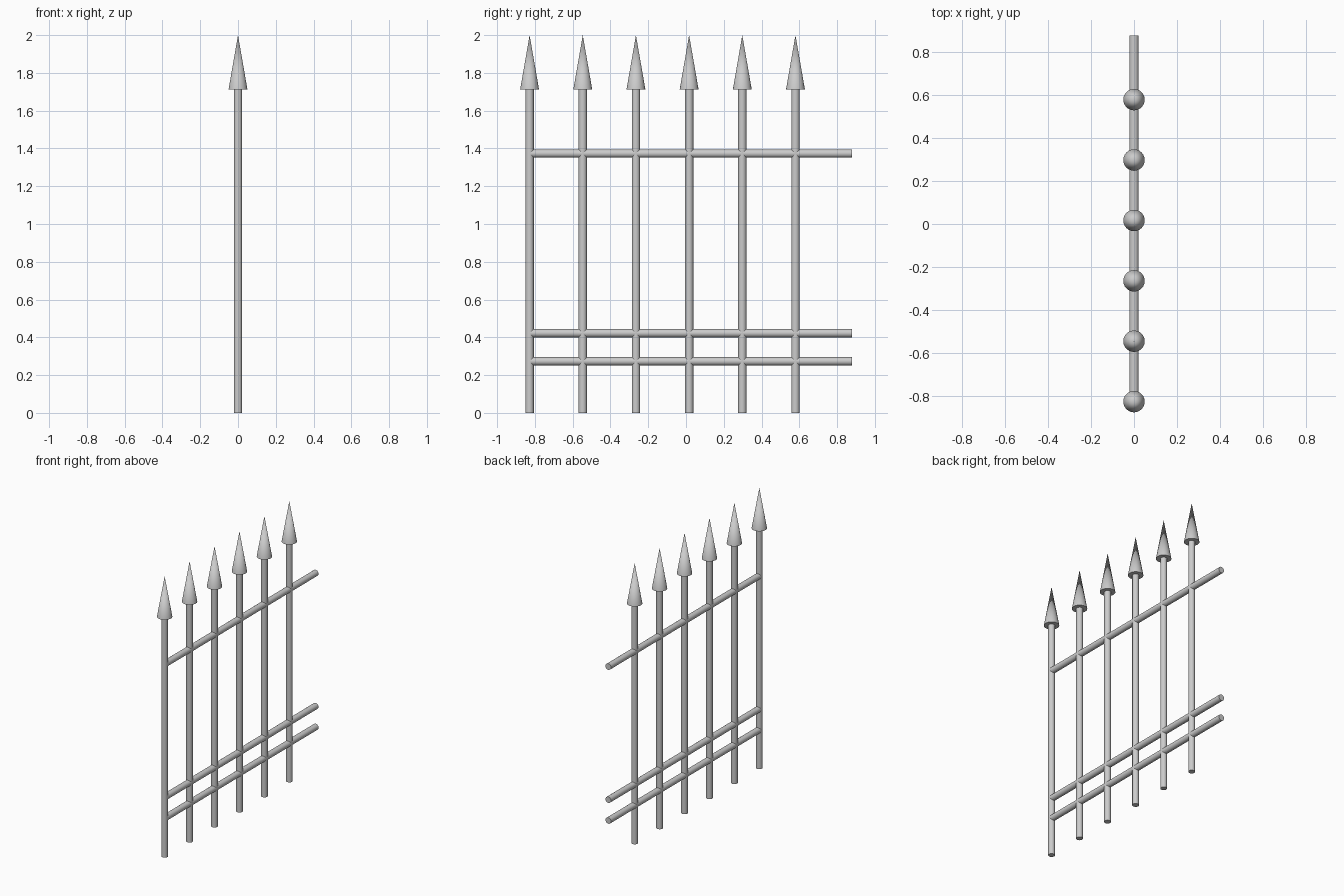
import bpy
from math import pi, radians

if "Cube" in bpy.data.objects:
    bpy.data.objects.remove(bpy.data.objects["Cube"])

R = 0.022          # bar radius
TIP_R = 0.05       # spear tip radius
TIP_Z = 1.712      # where the tip starts
HEIGHT = 2.0
FIRST_Y = -0.828
STEP = 0.2815
END_Y = 0.878


def finish(name):
    ob = bpy.context.object
    ob.name = name
    bpy.ops.object.shade_smooth_by_angle(angle=radians(35))
    return ob


# Upright posts with spear tips
for i in range(6):
    y = FIRST_Y + i * STEP
    bpy.ops.mesh.primitive_cylinder_add(
        vertices=24, radius=R, depth=TIP_Z, location=(0, y, TIP_Z / 2))
    finish(f"post_{i + 1}")
    bpy.ops.mesh.primitive_cone_add(
        vertices=24, radius1=TIP_R, radius2=0, depth=HEIGHT - TIP_Z,
        location=(0, y, (HEIGHT + TIP_Z) / 2))
    finish(f"spear_tip_{i + 1}")

# Horizontal rails, starting inside the first post and overhanging the last
for name, z in (("bottom_rail", 0.273), ("middle_rail", 0.422), ("top_rail", 1.373)):
    bpy.ops.mesh.primitive_cylinder_add(
        vertices=24, radius=R, depth=END_Y - FIRST_Y,
        location=(0, (END_Y + FIRST_Y) / 2, z), rotation=(pi / 2, 0, 0))
    finish(name)
